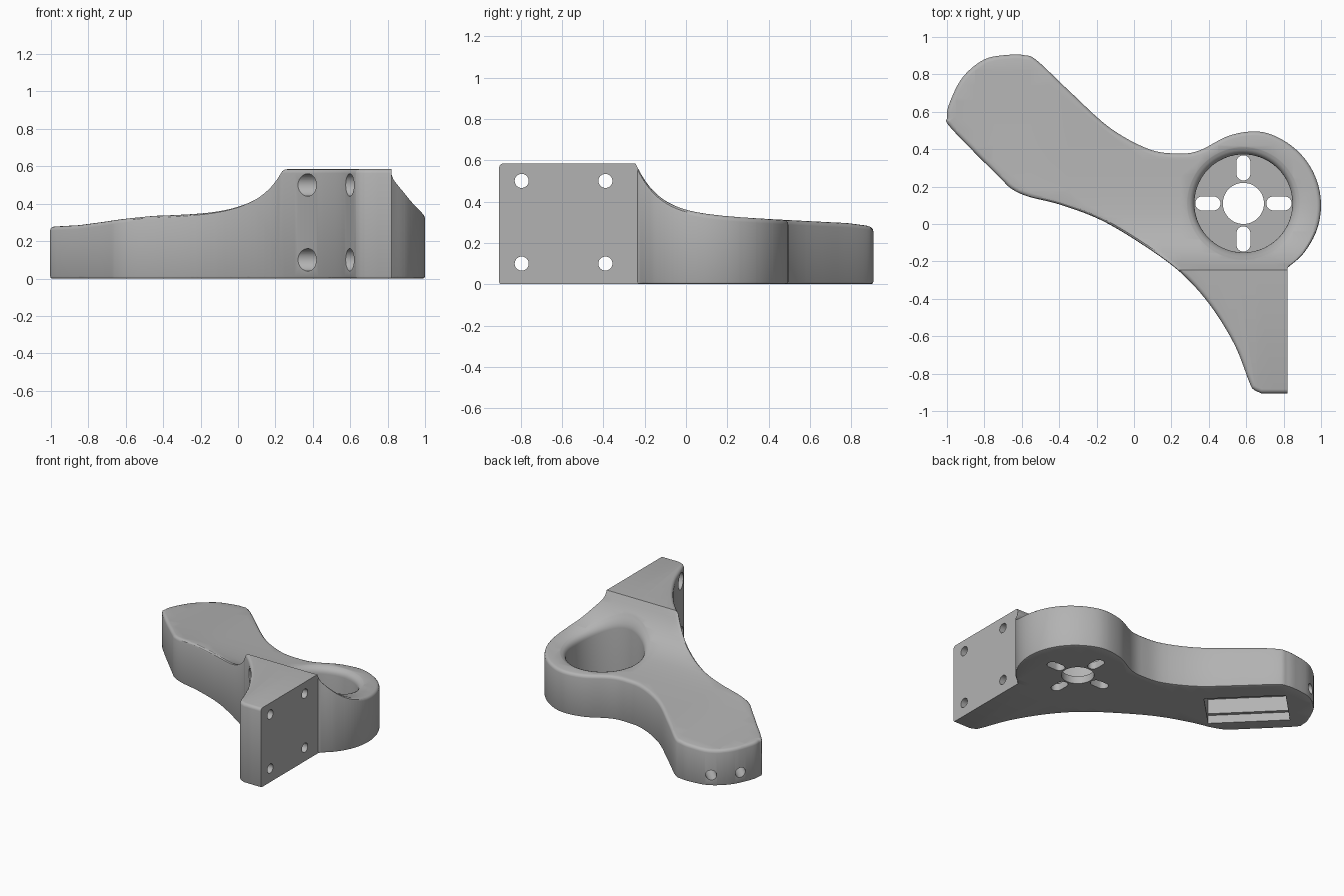
import bpy, bmesh
from math import sin, cos, pi, radians, exp
from mathutils import Vector, Matrix

if "Cube" in bpy.data.objects:
    bpy.data.objects.remove(bpy.data.objects["Cube"])

grey = bpy.data.materials.new("plain grey")
grey.use_nodes = True
grey.diffuse_color = (0.45, 0.45, 0.45, 1)
grey.node_tree.nodes["Principled BSDF"].inputs["Base Color"].default_value = (0.45, 0.45, 0.45, 1)

POCKET = Vector((0.585, 0.11))


def top_height(x, y):
    """Upper surface: flat over the mounting block, sweeping down along the arm."""
    slope = 0.335 - 0.05 * y + 0.21 * exp(-(max(y, -0.4) + 0.23) / 0.11)
    tilt = 0.03 * min(1, max(0, (-0.45 - x) / 0.4))
    return min(0.585, slope) - tilt


def spline(pts, steps=6):
    """Catmull-Rom curve through the points."""
    p = [Vector(q) for q in pts]
    p = [2 * p[0] - p[1]] + p + [2 * p[-1] - p[-2]]
    out = []
    for a, b, c, d in zip(p, p[1:], p[2:], p[3:]):
        for i in range(steps):
            t = i / steps
            out.append(0.5 * (2 * b + (c - a) * t + (2 * a - 5 * b + 4 * c - d) * t**2
                              + (3 * b - a - 3 * c + d) * t**3))
    return out + [p[-2]]


def inset(pts, dist):
    """Offset the outline inward, keeping the flat mounting face in place."""
    out = []
    for i, p in enumerate(pts):
        d1 = (p - pts[i - 1]).normalized()
        d2 = (pts[(i + 1) % len(pts)] - p).normalized()
        n1, n2 = Vector((-d1.y, d1.x)), Vector((-d2.y, d2.x))
        q = p + (n1 + n2) * dist / max(0.4, 1 + n1.dot(n2))
        if i == 0:
            q = p.copy()
        elif i == len(pts) - 1:
            q.x = p.x
        out.append(q)
    return out


def loft(name, rings):
    """Closed solid through a stack of rings with equal point counts."""
    bm = bmesh.new()
    loops = [[bm.verts.new(v) for v in ring] for ring in rings]
    n = len(loops[0])
    for lo, hi in zip(loops, loops[1:]):
        for i in range(n):
            j = (i + 1) % n
            bm.faces.new((lo[i], lo[j], hi[j], hi[i]))
    bm.faces.new(loops[0][::-1])
    bm.faces.new(loops[-1])
    return bm


def finish(name, bm):
    bmesh.ops.recalc_face_normals(bm, faces=bm.faces)
    mesh = bpy.data.meshes.new(name)
    bm.to_mesh(mesh)
    bm.free()
    mesh.materials.append(grey)
    ob = bpy.data.objects.new(name, mesh)
    bpy.context.scene.collection.objects.link(ob)
    return ob


def prism(pts, z0, z1, matrix=Matrix()):
    bm = loft("cutter", [[(p[0], p[1], z) for p in pts] for z in (z0, z1)])
    bm.transform(matrix)
    return bm


def circle(r, n=48):
    return [(r * cos(2 * pi * i / n), r * sin(2 * pi * i / n)) for i in range(n)]


def box(w, h):
    return [(-w / 2, -h / 2), (w / 2, -h / 2), (w / 2, h / 2), (-w / 2, h / 2)]


# Plan outline: round boss, waisted arm with a broad end, curved block side
boss = [(0.6 + 0.4 * cos(radians(a)), 0.1 + 0.4 * sin(radians(a))) for a in range(-40, 90, 20)]
arm = [(0.51, 0.473), (0.35, 0.393), (0.235, 0.377), (0.08, 0.4), (-0.13, 0.515),
       (-0.345, 0.71), (-0.52, 0.875), (-0.585, 0.902), (-0.665, 0.905), (-0.8, 0.88),
       (-0.917, 0.783), (-0.987, 0.645), (-1, 0.57), (-0.976, 0.51), (-0.72, 0.25),
       (-0.65, 0.185), (-0.56, 0.145), (-0.4, 0.105), (-0.185, 0.025), (0.03, -0.1),
       (0.243, -0.254), (0.404, -0.43), (0.537, -0.644), (0.617, -0.847),
       (0.64, -0.885), (0.68, -0.905)]
outline = spline([(0.82, -0.235)] + boss + arm) + [Vector((0.82, -0.905))]

# Body: rounded bottom edge, walls, rounded top edge, sliced and lifted to shape
rings = []
for a in (90, 45, 0):
    s = 0.012
    rings.append([(p.x, p.y, s - s * sin(radians(a)))
                  for p in inset(outline, s - s * cos(radians(a)))])
for a in (0, 30, 60, 90):
    s = 0.022
    rings.append([(p.x, p.y, 1 - s + s * sin(radians(a)))
                  for p in inset(outline, s - s * cos(radians(a)))])
body_mesh = loft("bracket_body", rings)
cuts = [((0, -0.245 + 0.012 * i, 0), (0, 1, 0)) for i in range(26)]
cuts += [((0, 0.1 + 0.08 * i, 0), (0, 1, 0)) for i in range(10)]
cuts += [((-0.95 + 0.1 * i, 0, 0), (1, 0, 0)) for i in range(19)]
for co, no in cuts:
    bmesh.ops.bisect_plane(body_mesh, geom=body_mesh.verts[:] + body_mesh.edges[:] + body_mesh.faces[:],
                           plane_co=co, plane_no=no, dist=1e-5)
for v in body_mesh.verts:
    if v.co.z > 0.5:
        v.co.z += top_height(v.co.x, v.co.y) - 1
body = finish("bracket_body", body_mesh)

cutters = []

# Round pocket with a rim that is rounded over the sloping top
levels = [(0.262, None)]
levels += [(0.262 + 0.05 * (1 - cos(radians(a))), 0.05 * sin(radians(a)) - 0.05)
           for a in range(0, 76, 15)]
levels += [(0.322, 0.01), (0.322, 0.5)]
pocket = []
for r, dz in levels:
    ring = []
    for c in circle(r, 72):
        x, y = POCKET.x + c[0], POCKET.y + c[1]
        ring.append((x, y, 0.055 if dz is None else top_height(x, y) + dz))
    pocket.append(ring)
cutters.append(loft("pocket_cutter", pocket))

# Pocket floor: centre hole and four slots
centre = Matrix.Translation((POCKET.x, POCKET.y, 0))
cutters.append(prism(circle(0.11), -0.1, 0.1, centre))
slot = [(x + (0.22 if x > 0 else 0.16), y) for x, y in circle(0.0375, 32)]
for k in range(4):
    cutters.append(prism(slot, -0.1, 0.1, centre @ Matrix.Rotation(k * pi / 2, 4, "Z")))

# Mounting holes through the block, counterbored from the curved side
for y in (-0.795, -0.39):
    for z in (0.1, 0.5):
        m = Matrix.Translation((0, y, z)) @ Matrix.Rotation(pi / 2, 4, "Y")
        cutters.append(prism(circle(0.06), 0.2, 0.7, m))
        cutters.append(prism(circle(0.034, 32), 0.6, 0.9, m))

# Stepped recess under the arm end, with two screw holes from the tip
end = Matrix.Translation((-0.577, 0.49, 0)) @ Matrix.Rotation(radians(135), 4, "Z")
cutters.append(prism(box(0.55, 0.33), -0.1, 0.06, end))
cutters.append(prism(box(0.55, 0.28), 0.03, 0.17, end))
for side in (-0.1, 0.1):
    m = end @ Matrix.Translation((0, side, 0.08)) @ Matrix.Rotation(pi / 2, 4, "Y")
    cutters.append(prism(circle(0.036, 32), 0.2, 0.7, m))

bpy.ops.object.select_all(action="DESELECT")
bpy.context.view_layer.objects.active = body
body.select_set(True)
for bm in cutters:
    tool = finish("cutter", bm)
    tool.hide_render = True
    mod = body.modifiers.new("cut", "BOOLEAN")
    mod.operation, mod.solver, mod.object = "DIFFERENCE", "EXACT", tool
    bpy.ops.object.modifier_apply(modifier=mod.name)
    bpy.data.objects.remove(tool)

bpy.ops.object.shade_smooth_by_angle(angle=radians(32))
